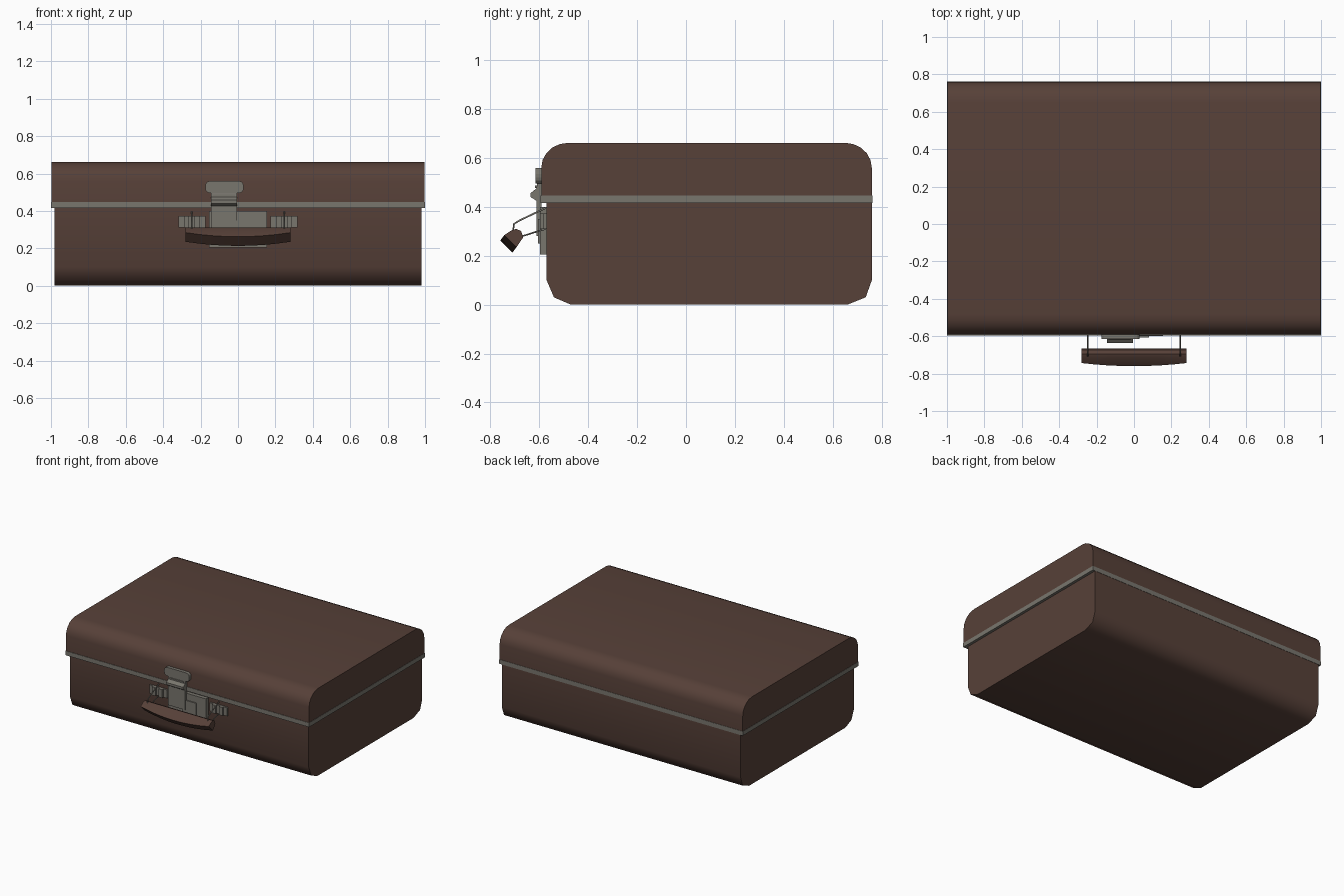
import bpy, bmesh, math
from mathutils import Vector

if "Cube" in bpy.data.objects:
    bpy.data.objects.remove(bpy.data.objects["Cube"])


def material(name, rgb):
    m = bpy.data.materials.new(name)
    m.diffuse_color = (*rgb, 1)
    m.use_nodes = True
    m.node_tree.nodes["Principled BSDF"].inputs["Base Color"].default_value = m.diffuse_color
    return m


LEATHER = material("brown leather", (0.095, 0.052, 0.040))
METAL = material("grey metal", (0.19, 0.18, 0.155))


def finish(name, bm, mat, angle=None):
    bmesh.ops.recalc_face_normals(bm, faces=bm.faces)
    me = bpy.data.meshes.new(name)
    bm.to_mesh(me)
    bm.free()
    me.materials.append(mat)
    ob = bpy.data.objects.new(name, me)
    bpy.context.collection.objects.link(ob)
    if angle:
        bpy.context.view_layer.objects.active = ob
        ob.select_set(True)
        bpy.ops.object.shade_smooth_by_angle(angle=math.radians(angle))
        ob.select_set(False)
    return ob


def loft(name, sections, mat, angle=None):
    """Skin a list of equal-length 3D loops and cap both ends."""
    bm = bmesh.new()
    rings = [[bm.verts.new(p) for p in s] for s in sections]
    n = len(rings[0])
    for a, b in zip(rings, rings[1:]):
        for i in range(n):
            bm.faces.new((a[i], a[(i + 1) % n], b[(i + 1) % n], b[i]))
    bm.faces.new(rings[0])
    bm.faces.new(rings[-1])
    return finish(name, bm, mat, angle)


def extrude_x(name, yz, x0, x1, mat, angle=None):
    return loft(name, [[(x, y, z) for y, z in yz] for x in (x0, x1)], mat, angle)


def plate(name, xz, y0, y1, mat=METAL):
    return loft(name, [[(x, y, z) for x, z in xz] for y in (y0, y1)], mat)


def rect(x0, x1, z0, z1):
    return [(x0, z0), (x1, z0), (x1, z1), (x0, z1)]


def box(name, x0, x1, y0, y1, z0, z1, mat=METAL):
    return plate(name, rect(x0, x1, z0, z1), y0, y1, mat)


# lower case with faceted bottom edges
extrude_x("lower_case", [(-0.47, 0), (-0.54, 0.03), (-0.57, 0.10), (-0.57, 0.43),
                         (0.76, 0.43), (0.76, 0.10), (0.735, 0.03), (0.66, 0)],
          -0.98, 0.98, LEATHER, 50)

# lid with rounded top edges
lid = [(-0.592, 0.42)]
for i in range(6):
    a = i * math.pi / 10
    lid.append((-0.482 - 0.11 * math.cos(a), 0.56 + 0.102 * math.sin(a)))
for i in range(6):
    a = math.pi / 2 - i * math.pi / 10
    lid.append((0.65 + 0.11 * math.cos(a), 0.56 + 0.102 * math.sin(a)))
lid.append((0.76, 0.42))
extrude_x("lid", lid, -0.998, 0.998, LEATHER, 50)

# metal rim round the lid opening
box("lid_rim", -1.0, 1.0, -0.595, 0.762, 0.415, 0.447)

# lock plate on the lower case, with a raised cover
box("lock_plate", -0.155, 0.155, -0.598, -0.565, 0.205, 0.40)
box("lock_cover", -0.03, 0.08, -0.606, -0.595, 0.25, 0.35)

# hasp: bent strap and rounded head
extrude_x("hasp_strap", [(-0.59, 0.28), (-0.612, 0.28), (-0.612, 0.425), (-0.635, 0.44),
                         (-0.635, 0.457), (-0.612, 0.475), (-0.606, 0.51), (-0.59, 0.51)],
          -0.145, -0.005, METAL)
head = []
for cx, cz, a0 in ((0.005, 0.535, 0), (-0.15, 0.535, 90), (-0.15, 0.52, 180), (0.005, 0.52, 270)):
    for k in range(4):
        a = math.radians(a0 + k * 30)
        head.append((cx + 0.025 * math.cos(a), cz + 0.025 * math.sin(a)))
plate("hasp_head", head, -0.616, -0.585)
box("hasp_hinge_pin", -0.135, -0.015, -0.617, -0.6, 0.478, 0.488)

# handle brackets, each with a raised loop, and bent wire links
for s, side in ((-1, "left"), (1, "right")):
    c = s * 0.247
    box(side + "_bracket", c - 0.072, c + 0.072, -0.583, -0.565, 0.31, 0.372)
    for k in (-1, 1):
        box(side + "_bracket_loop", c + k * 0.028 - 0.014, c + k * 0.028 + 0.014,
            -0.597, -0.58, 0.31, 0.372)
    cu = bpy.data.curves.new(side + "_handle_wire", 'CURVE')
    cu.dimensions = '3D'
    cu.bevel_depth = 0.004
    cu.bevel_resolution = 1
    sp = cu.splines.new('POLY')
    pts = [(-0.575, 0.395), (-0.68, 0.345), (-0.704, 0.33), (-0.707, 0.30),
           (-0.68, 0.277), (-0.575, 0.31)]
    sp.points.add(len(pts) - 1)
    for p, (y, z) in zip(sp.points, pts):
        p.co = (c, y, z, 1)
    cu.materials.append(METAL)
    bpy.context.collection.objects.link(bpy.data.objects.new(cu.name, cu))

# grip, hanging outwards and bowed along its outer edge
sections = []
for i in range(9):
    t = i / 4 - 1
    d = 0.022 * t * t
    sections.append([(t * 0.28, y + (d * 0.75 if outer else 0), z + (d if outer else 0))
                     for y, z, outer in ((-0.715, 0.303, 0), (-0.695, 0.310, 0),
                                         (-0.675, 0.302, 0), (-0.666, 0.275, 0),
                                         (-0.71, 0.213, 1), (-0.76, 0.262, 1))])
loft("handle_grip", sections, LEATHER, 30)
